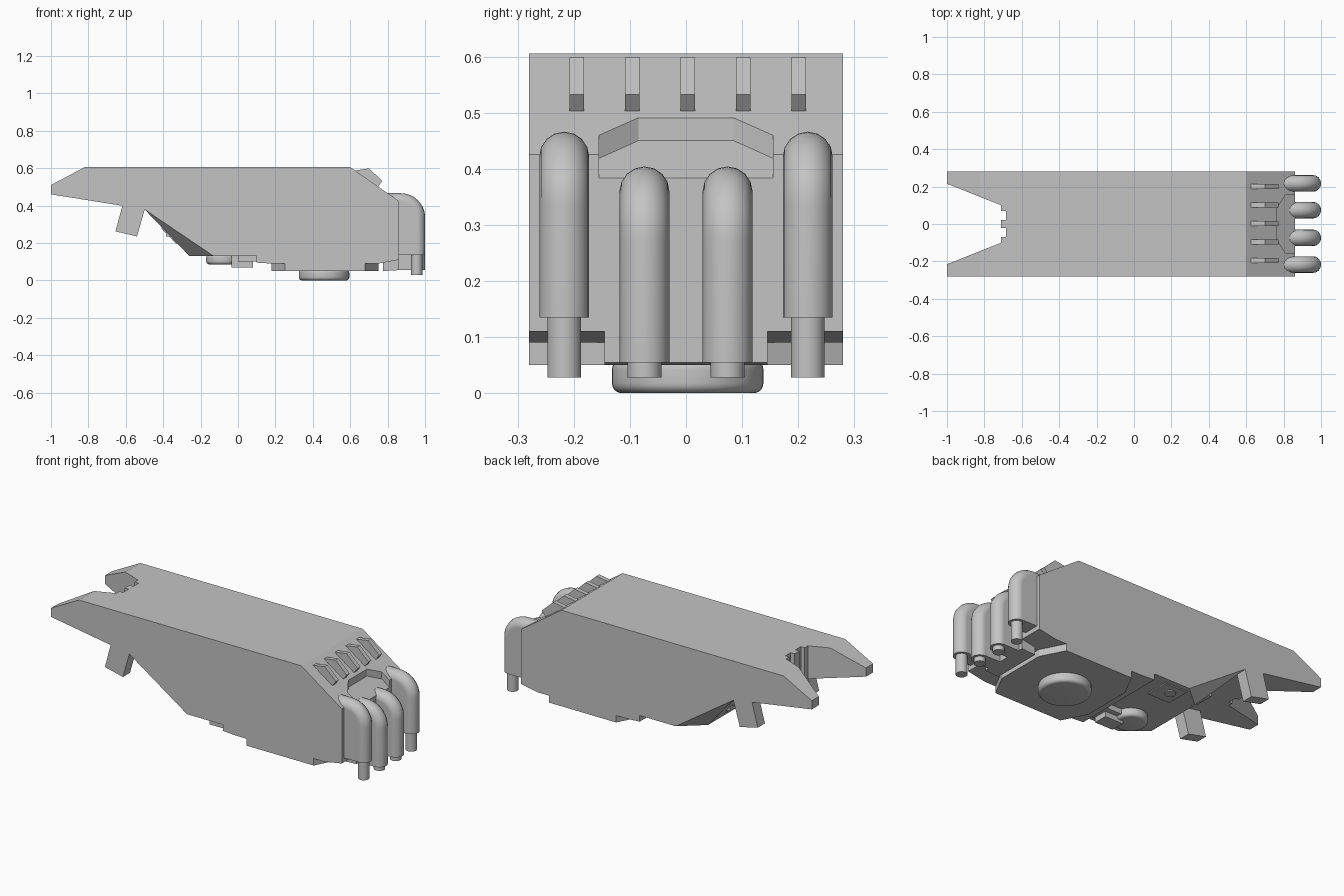
import bpy, bmesh, math
from mathutils import Vector

if "Cube" in bpy.data.objects:
    bpy.data.objects.remove(bpy.data.objects["Cube"], do_unlink=True)

GREY = bpy.data.materials.new("light_grey")
GREY.use_nodes = True
GREY.diffuse_color = (0.55, 0.55, 0.55, 1)
GREY.node_tree.nodes["Principled BSDF"].inputs["Base Color"].default_value = (0.55, 0.55, 0.55, 1)


def activate(ob):
    bpy.ops.object.select_all(action='DESELECT')
    ob.select_set(True)
    bpy.context.view_layer.objects.active = ob


def loft(name, ring_a, ring_b):
    """Closed solid between two matching rings of points."""
    bm = bmesh.new()
    a = [bm.verts.new(p) for p in ring_a]
    b = [bm.verts.new(p) for p in ring_b]
    bm.faces.new(a)
    bm.faces.new(b[::-1])
    for i in range(len(a)):
        j = (i + 1) % len(a)
        bm.faces.new((a[j], a[i], b[i], b[j]))
    bmesh.ops.recalc_face_normals(bm, faces=bm.faces)
    me = bpy.data.meshes.new(name)
    bm.to_mesh(me)
    bm.free()
    ob = bpy.data.objects.new(name, me)
    bpy.context.collection.objects.link(ob)
    me.materials.append(GREY)
    return ob


def side_prism(name, pts, y0, y1):
    return loft(name, [(x, y0, z) for x, z in pts], [(x, y1, z) for x, z in pts])


def plan_prism(name, pts, z0, z1):
    return loft(name, [(x, y, z0) for x, y in pts], [(x, y, z1) for x, y in pts])


def box(name, x0, x1, y0, y1, z0, z1):
    return side_prism(name, [(x0, z0), (x1, z0), (x1, z1), (x0, z1)], y0, y1)


def mirrored(half):
    return half + [(x, -y) for x, y in reversed(half)]


def cut(target, cutter):
    mod = target.modifiers.new("cut", 'BOOLEAN')
    mod.operation, mod.solver, mod.object = 'DIFFERENCE', 'EXACT', cutter
    activate(target)
    bpy.ops.object.modifier_apply(modifier="cut")
    bpy.data.objects.remove(cutter, do_unlink=True)


def disc(name, x, y, z0, z1, r, round_edge=0.0):
    bpy.ops.mesh.primitive_cylinder_add(vertices=48, radius=r, depth=z1 - z0,
                                        location=(x, y, (z0 + z1) / 2))
    ob = bpy.context.object
    ob.name = name
    ob.data.materials.append(GREY)
    if round_edge:
        mod = ob.modifiers.new("round", 'BEVEL')
        mod.width, mod.segments = round_edge, 5
        bpy.ops.object.modifier_apply(modifier="round")
    bpy.ops.object.shade_smooth_by_angle(angle=math.radians(35))
    return ob


# Main hull from its side profile
W = 0.28
hull = side_prism("hull", [
    (-1, 0.51), (-0.82, 0.605), (0.60, 0.605), (0.86, 0.425), (0.86, 0.11), (0.75, 0.09),
    (0.18, 0.09), (0.10, 0.095), (0.10, 0.13), (-0.26, 0.13), (-0.50, 0.38), (-1, 0.46)], -W, W)

# Forked notch with a small stepped back wall
cut(hull, plan_prism("notch_cutter", mirrored([
    (-1.1, 0.255), (-0.71, 0.10), (-0.71, 0.07), (-0.685, 0.07),
    (-0.685, 0.022), (-0.71, 0.022)]), 0.2, 0.8))

# Chamfered lower corners
for s in (-1, 1):
    tri = [Vector((-0.50, s * W, 0.38)), Vector((-0.13, s * W, 0.13)), Vector((-0.26, s * 0.17, 0.13))]
    mid = sum(tri, Vector()) / 3
    tri = [mid + (p - mid) * 1.06 for p in tri]
    n = (tri[1] - tri[0]).cross(tri[2] - tri[0]).normalized()
    if n.z > 0:
        n = -n
    cut(hull, loft("chamfer_cutter", tri, [p + n * 0.2 for p in tri]))

# Sloped recess in the end face
plan = mirrored([(0.92, 0.155), (0.81, 0.155), (0.765, 0.085)])
floor = [(x, y, 0.45 - 0.7 * (x - 0.765)) for x, y in plan]
cut(hull, loft("recess_cutter", floor, [(x, y, z + 0.2) for x, y, z in floor]))

# Vent fins on the slope
for i in range(5):
    y = (i - 2) * 0.099 + 0.003
    side_prism("vent_fin", [(0.625, 0.587), (0.70, 0.599), (0.772, 0.532), (0.75, 0.503),
                            (0.72, 0.50)], y - 0.013, y + 0.013)

# Underside plate, end block and landing pads
plan_prism("underside_plate", mirrored([(0.18, 0.145), (0.25, W), (0.68, W), (0.75, 0.145)]), 0.05, 0.095)
side_prism("end_block", [(0.775, 0.05), (0.86, 0.055), (0.86, 0.12), (0.775, 0.12)], -0.145, 0.145)
disc("main_pad", 0.46, 0.003, 0.0, 0.06, 0.135, 0.018)
disc("front_pad", -0.083, -0.125, 0.085, 0.14, 0.087, 0.018)
disc("small_pad", -0.08, 0.19, 0.118, 0.14, 0.03)
box("small_pad_plate", -0.14, 0.0, 0.11, 0.25, 0.124, 0.14)
box("pad_bracket", -0.035, 0.08, -0.21, -0.13, 0.07, 0.14)
box("pad_bracket_base", 0.0, 0.10, -0.22, -0.10, 0.10, 0.14)

# Slanted struts under the fork
for s in (-1, 1):
    side_prism("strut", [(-0.61, 0.43), (-0.655, 0.262), (-0.54, 0.235), (-0.49, 0.41)],
               s * 0.215, s * W)

# Small fixture on the lower slope
side_prism("slope_fixture", [(-0.41, 0.278), (-0.33, 0.195), (-0.31, 0.22), (-0.39, 0.30)], 0.07, 0.12)
box("slope_fixture_bar", -0.385, -0.36, 0.04, 0.15, 0.235, 0.26)

# Bent exhausts: a round sweep, a web back to the hull, and a thin outlet
R, BEND = 0.0445, 0.086
for y, top, low in ((-0.217, 0.466, 0.135), (0.217, 0.466, 0.135), (-0.074, 0.404, 0.055), (0.074, 0.404, 0.055)):
    cx, cz = 0.87, top - R - BEND
    arc = [(cx + BEND * math.sin(t), cz + BEND * math.cos(t))
           for t in (math.pi / 2 * k / 12 for k in range(13))]
    path = [(0.80, cz + BEND)] + arc + [(cx + BEND, low)]
    cu = bpy.data.curves.new("exhaust", 'CURVE')
    cu.dimensions, cu.bevel_depth, cu.bevel_resolution, cu.use_fill_caps = '3D', R, 6, True
    sp = cu.splines.new('POLY')
    sp.points.add(len(path) - 1)
    for p, (x, z) in zip(sp.points, path):
        p.co = (x, y, z, 1)
    ob = bpy.data.objects.new("exhaust", cu)
    bpy.context.collection.objects.link(ob)
    cu.materials.append(GREY)
    activate(ob)
    bpy.ops.object.convert(target='MESH')
    bpy.ops.object.shade_smooth_by_angle(angle=math.radians(35))
    side_prism("exhaust_web", [(0.85, cz + BEND)] + arc + [(cx + BEND, low), (0.85, low)], y - R, y + R)
    disc("exhaust_outlet", cx + BEND, y, 0.028, low + 0.05, 0.03)
